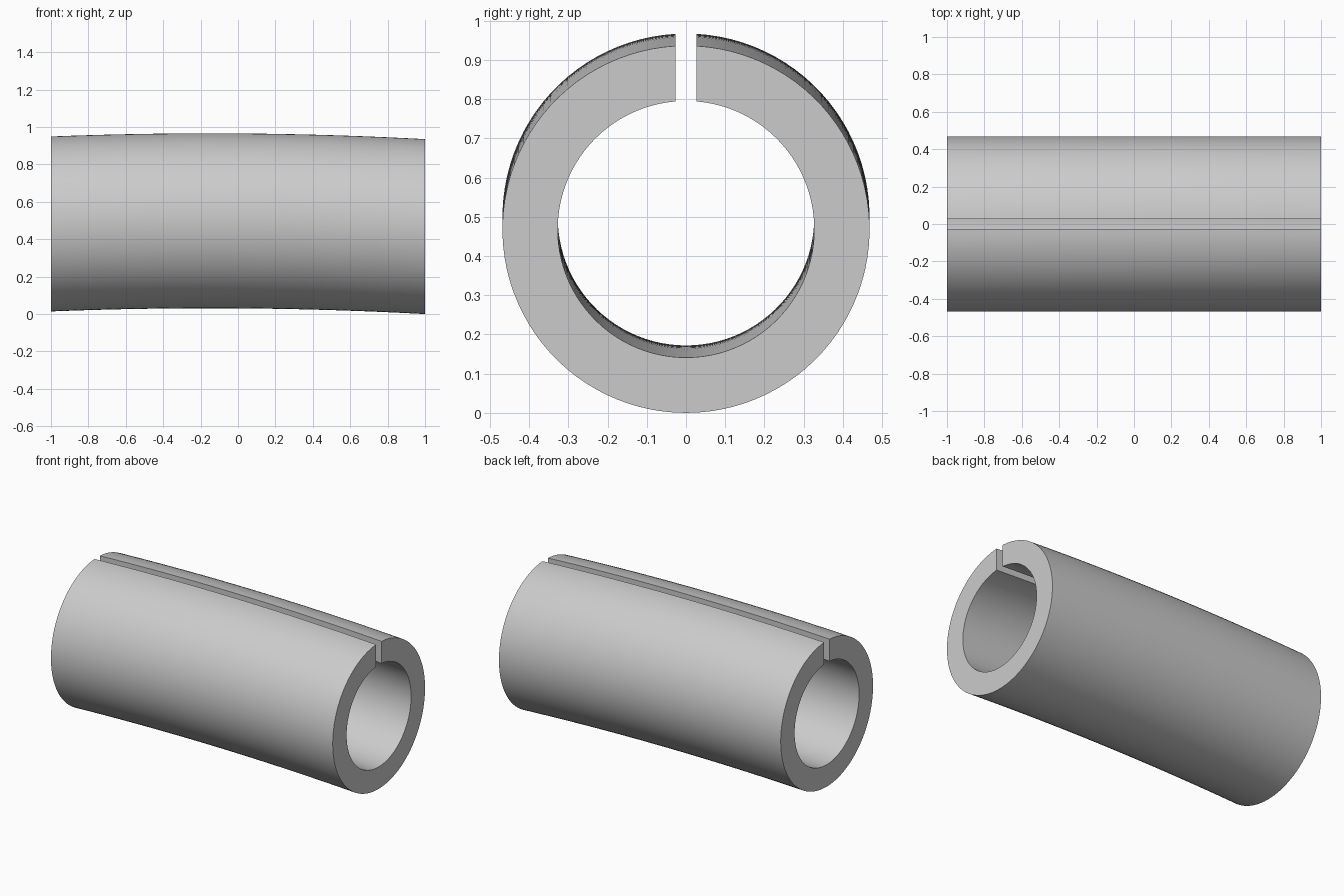
import bpy
import bmesh
import math

cube = bpy.data.objects.get("Cube")
if cube:
    bpy.data.objects.remove(cube, do_unlink=True)

OUTER, INNER, HALF_GAP = 0.468, 0.327, 0.027
SEGMENTS, STATIONS = 96, 32

grey = bpy.data.materials.new("plain grey")
grey.use_nodes = True
colour = (0.6, 0.6, 0.6, 1)
grey.diffuse_color = colour
grey.node_tree.nodes["Principled BSDF"].inputs["Base Color"].default_value = colour


def arc(radius):
    """Open circle in the yz plane, leaving a parallel-sided slot at the top."""
    start = math.asin(HALF_GAP / radius)
    span = 2 * (math.pi - start)
    angles = [start + span * i / SEGMENTS for i in range(SEGMENTS + 1)]
    return [(radius * math.sin(a), radius * math.cos(a)) for a in angles]


def axis_height(x):
    """Height of the gently bowed centre line."""
    return OUTER + 0.031 - 0.0234 * (x + 0.15) ** 2


# Closed C-shaped section: outer arc, then back along the inner arc
section = arc(OUTER) + arc(INNER)[::-1]
count = len(section)

# Sweep the section along the bowed centre line
bm = bmesh.new()
rings = []
for s in range(STATIONS + 1):
    x = -1 + 2 * s / STATIONS
    rings.append([bm.verts.new((x, y, z + axis_height(x))) for y, z in section])
for a, b in zip(rings, rings[1:]):
    for i in range(count):
        j = (i + 1) % count
        bm.faces.new((a[i], a[j], b[j], b[i]))

# Flat C-shaped end faces
for ring in (rings[0], rings[-1]):
    for i in range(SEGMENTS):
        bm.faces.new((ring[i], ring[i + 1], ring[count - 2 - i], ring[count - 1 - i]))
bmesh.ops.recalc_face_normals(bm, faces=bm.faces)

mesh = bpy.data.meshes.new("split_sleeve")
bm.to_mesh(mesh)
bm.free()
mesh.materials.append(grey)
sleeve = bpy.data.objects.new("split_sleeve", mesh)
bpy.context.collection.objects.link(sleeve)

bpy.ops.object.select_all(action="DESELECT")
sleeve.select_set(True)
bpy.context.view_layer.objects.active = sleeve
bpy.ops.object.shade_smooth_by_angle(angle=math.radians(30))
